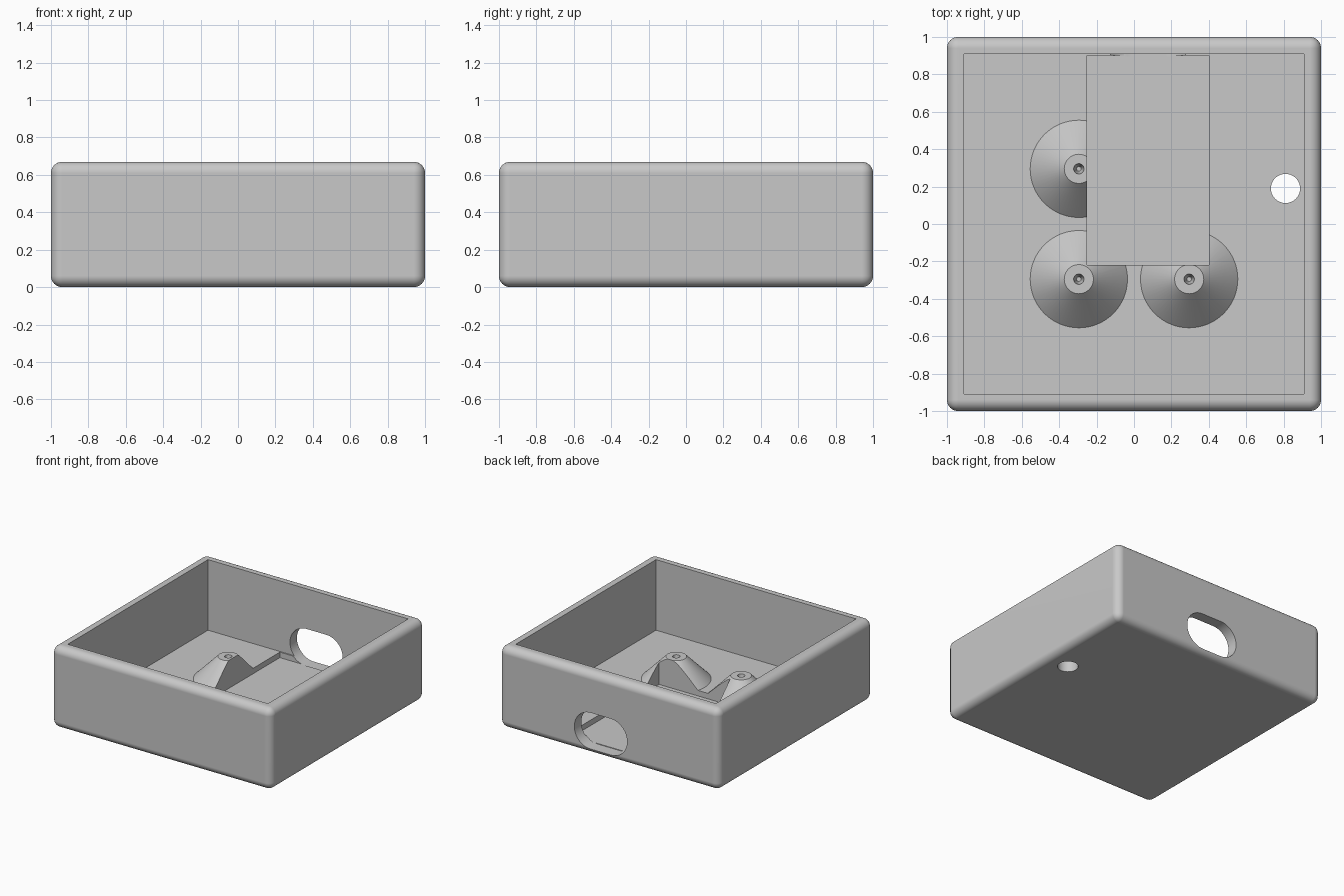
import bpy, bmesh, math
from mathutils import Matrix, Vector

default = bpy.data.objects.get("Cube")
if default:
    bpy.data.objects.remove(default, do_unlink=True)

HEIGHT, FLOOR, RECESS, INNER = 0.67, 0.09, 0.045, 0.91
POST_TOP, POST = 0.275, 0.295

grey = bpy.data.materials.new("grey_plastic")
grey.use_nodes = True
grey.diffuse_color = (0.58, 0.58, 0.58, 1)
grey.node_tree.nodes["Principled BSDF"].inputs["Base Color"].default_value = grey.diffuse_color


def finish(name, bm):
    mesh = bpy.data.meshes.new(name)
    bmesh.ops.recalc_face_normals(bm, faces=bm.faces)
    bm.to_mesh(mesh)
    bm.free()
    mesh.materials.append(grey)
    obj = bpy.data.objects.new(name, mesh)
    bpy.context.collection.objects.link(obj)
    return obj


def box(name, low, high, radius=0):
    low, high = Vector(low), Vector(high)
    bm = bmesh.new()
    bmesh.ops.create_cube(bm, size=1)
    bmesh.ops.scale(bm, vec=high - low, verts=bm.verts)
    bmesh.ops.translate(bm, vec=(low + high) / 2, verts=bm.verts)
    if radius:
        bmesh.ops.bevel(bm, geom=bm.edges[:], offset=radius, segments=8,
                        profile=0.5, affect='EDGES')
    return finish(name, bm)


def cone(name, x, y, z0, z1, r0, r1, sides=64):
    bm = bmesh.new()
    bmesh.ops.create_cone(bm, cap_ends=True, segments=sides, radius1=r0, radius2=r1,
                          depth=z1 - z0, matrix=Matrix.Translation((x, y, (z0 + z1) / 2)))
    return finish(name, bm)


def slot(name, x, z, half, radius, y0, y1, steps=24):
    # Stadium outline extruded along y
    bm = bmesh.new()
    points = []
    for side in (1, -1):
        for i in range(steps + 1):
            a = math.pi * (i / steps - 0.5)
            points.append((x + side * (half + radius * math.cos(a)), y0,
                           z + side * radius * math.sin(a)))
    face = bm.faces.new([bm.verts.new(p) for p in points])
    out = bmesh.ops.extrude_face_region(bm, geom=[face])["geom"]
    bmesh.ops.translate(bm, vec=(0, y1 - y0, 0),
                        verts=[v for v in out if isinstance(v, bmesh.types.BMVert)])
    return finish(name, bm)


def activate(obj):
    bpy.ops.object.select_all(action='DESELECT')
    obj.select_set(True)
    bpy.context.view_layer.objects.active = obj


def cut(obj, cutter):
    activate(obj)
    mod = obj.modifiers.new("cut", 'BOOLEAN')
    mod.operation, mod.solver, mod.object = 'DIFFERENCE', 'EXACT', cutter
    bpy.ops.object.modifier_apply(modifier=mod.name)


def smooth(obj):
    activate(obj)
    bpy.ops.object.shade_smooth_by_angle(angle=math.radians(30))
    mod = obj.modifiers.new("flat_face_normals", 'WEIGHTED_NORMAL')
    mod.keep_sharp = True


# Rounded open tray with a sharp-edged cavity
tray = box("tray", (-1, -1, 0), (1, 1, HEIGHT), radius=0.06)
cavity = box("cavity_cutter", (-INNER, -INNER, FLOOR), (INNER, INNER, 1))

# Rectangular recess, rear cable slot and floor hole
recess = box("recess_cutter", (-0.25, -0.22, RECESS), (0.4, 0.9, 0.6))
cable = slot("slot_cutter", 0.075, 0.19, 0.09, 0.15, 0.895, 1.2)
drain = cone("floor_hole_cutter", 0.81, 0.19, -0.1, 0.3, 0.078, 0.078)
cutters = [cavity, recess, cable, drain]
for cutter in cutters:
    cut(tray, cutter)
smooth(tray)

# Three conical standoffs with tapered screw holes, trimmed by the recess
posts = {"rear_right": (-POST, POST), "front_right": (-POST, -POST),
         "front_left": (POST, -POST)}
for place, (x, y) in posts.items():
    post = cone("standoff_" + place, x, y, FLOOR - 0.005, POST_TOP, 0.265, 0.078)
    screw = cone("screw_cutter", x, y, 0.18, POST_TOP + 0.02, 0.012, 0.031, sides=32)
    cut(post, screw)
    cut(post, recess)
    smooth(post)
    cutters.append(screw)

for cutter in cutters:
    bpy.data.objects.remove(cutter, do_unlink=True)
